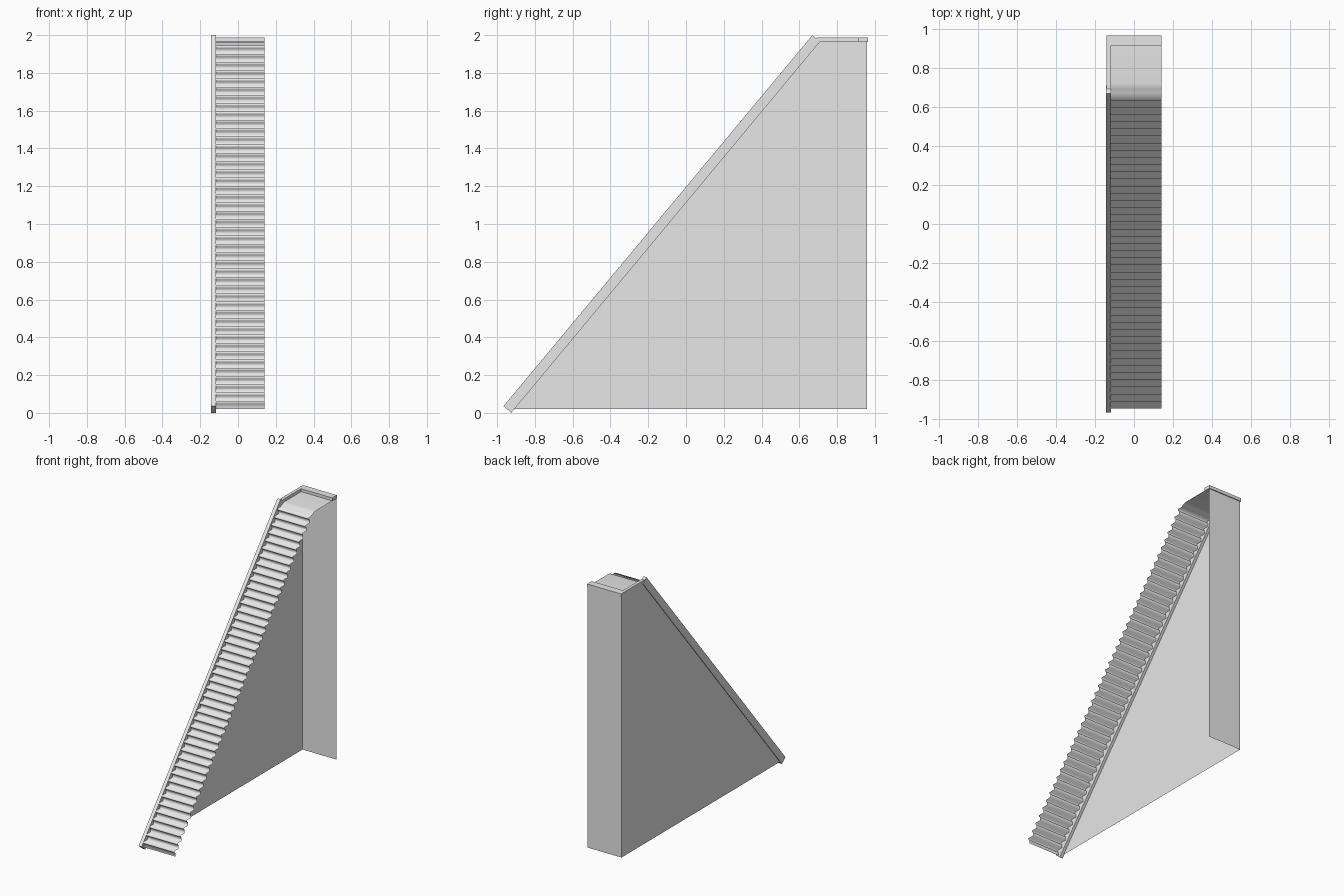
import bpy
import bmesh

cube = bpy.data.objects.get("Cube")
if cube:
    bpy.data.objects.remove(cube, do_unlink=True)

# One plain grey for the whole model
grey = bpy.data.materials.new("light grey")
grey.use_nodes = True
colour = (0.8, 0.8, 0.8, 1)
grey.diffuse_color = colour
grey.node_tree.nodes["Principled BSDF"].inputs["Base Color"].default_value = colour

LEFT, RIGHT = 0.14, -0.14      # outer sides of the flight
RAIL_IN = -0.117               # inner face of the rail and kerb
FLOOR, BACK = 1.965, 0.957     # landing height and back wall position
BASE = 0.02


def finish(name, bm, smooth=False):
    mesh = bpy.data.meshes.new(name)
    bm.to_mesh(mesh)
    bm.free()
    mesh.materials.append(grey)
    for p in mesh.polygons:
        p.use_smooth = smooth
    obj = bpy.data.objects.new(name, mesh)
    bpy.context.collection.objects.link(obj)
    return obj


def strip(name, profile, x0, x1, smooth=False):
    """Sweep an open (y, z) profile across x as a thin sheet."""
    bm = bmesh.new()
    rows = [[bm.verts.new((x, y, z)) for x in (x0, x1)] for y, z in profile]
    for a, b in zip(rows, rows[1:]):
        bm.faces.new((a[0], a[1], b[1], b[0]))
    return finish(name, bm, smooth)


def prism(name, outline, x0, x1):
    """Solid extrusion of a closed (y, z) outline; a flat sheet if x0 == x1."""
    bm = bmesh.new()
    face = bm.faces.new([bm.verts.new((x0, y, z)) for y, z in outline])
    if x0 != x1:
        ext = bmesh.ops.extrude_face_region(bm, geom=[face])
        verts = [v for v in ext["geom"] if isinstance(v, bmesh.types.BMVert)]
        bmesh.ops.translate(bm, verts=verts, vec=(x1 - x0, 0, 0))
        bmesh.ops.recalc_face_normals(bm, faces=bm.faces)
    return finish(name, bm)


def block(name, x0, x1, y0, y1, z0, z1):
    return prism(name, [(y0, z0), (y1, z0), (y1, z1), (y0, z1)], x0, x1)


# Flight of steps with small overhanging nosings, running into the landing
STEPS = 44
START, END, TOP = -0.945, 0.67, 1.945
run, rise = (END - START) / STEPS, (TOP - BASE) / STEPS
profile = []
for i in range(STEPS):
    y, z = START + i * run, BASE + i * rise
    profile += [(y + 0.008, z), (y + 0.008, z + rise * 0.6),
                (y, z + rise * 0.7), (y, z + rise)]
profile += [(END, TOP), (END + 0.02, FLOOR - 0.005), (END + 0.05, FLOOR), (BACK, FLOOR)]
strip("steps_and_landing", profile, RAIL_IN - 0.015, LEFT, smooth=True)

# Sloping rail along the right side
prism("side_rail", [(-0.966, 0.036), (-0.925, 0), (0.71, 1.966), (0.669, 2.0)],
      RIGHT - 0.003, RAIL_IN)

# Thin walls: closed right side and back, open underneath and on the left
prism("side_wall", [(-0.93, BASE), (0.705, FLOOR), (BACK, FLOOR), (BACK, BASE)],
      RIGHT + 0.002, RIGHT + 0.002)
strip("back_wall", [(BACK, FLOOR), (BACK, BASE)], RIGHT + 0.002, LEFT)

# Raised kerbs on the landing
block("side_kerb", RIGHT, RAIL_IN, 0.69, 0.91, FLOOR - 0.002, 1.987)
block("back_kerb", RIGHT, LEFT, 0.91, 0.964, FLOOR - 0.002, 1.987)
